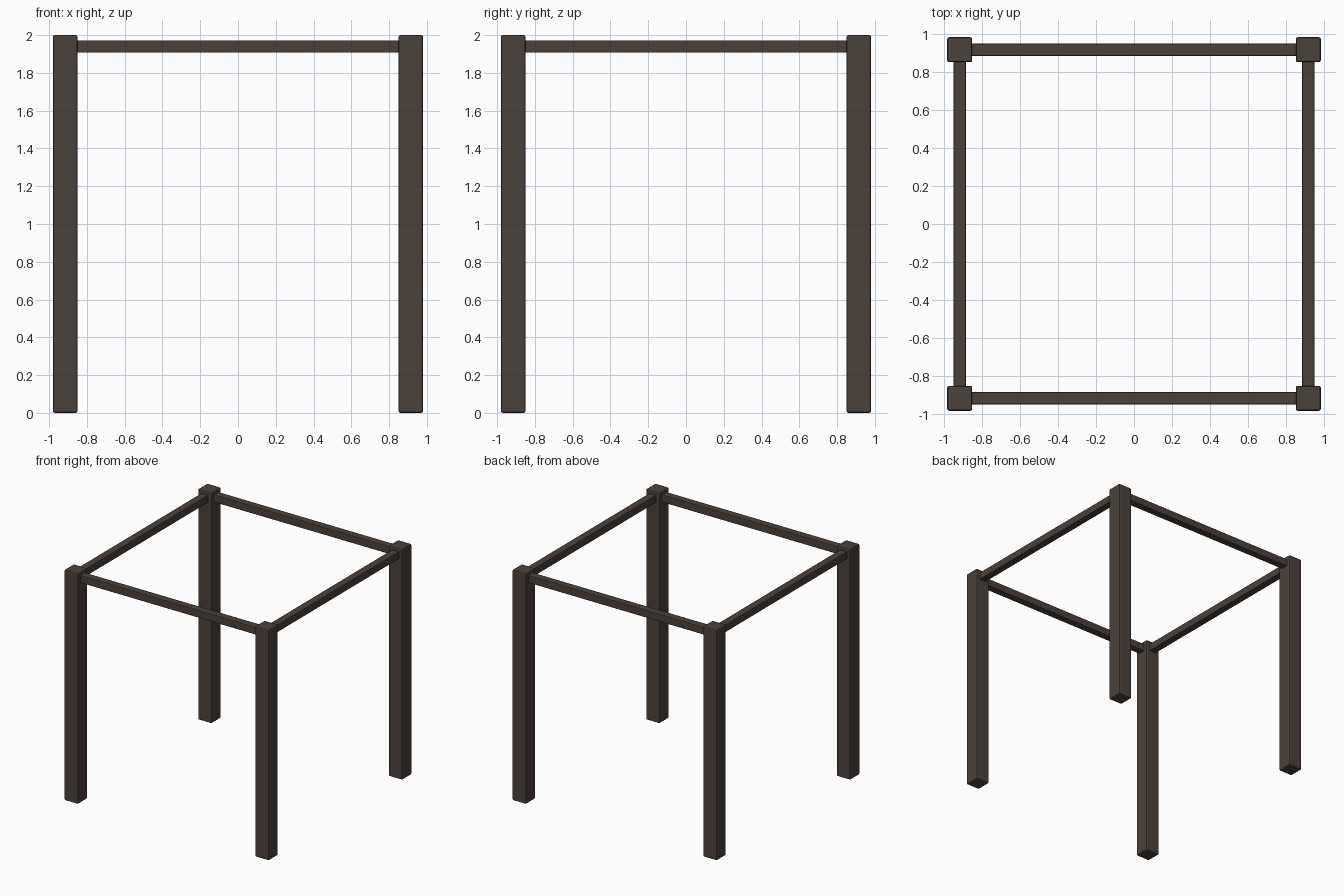
import bpy

if "Cube" in bpy.data.objects:
    bpy.data.objects.remove(bpy.data.objects["Cube"])

wood = bpy.data.materials.new("dark brown wood")
wood.diffuse_color = (0.07, 0.053, 0.043, 1)
wood.use_nodes = True
wood.node_tree.nodes["Principled BSDF"].inputs["Base Color"].default_value = wood.diffuse_color

OFF = 0.915      # post centre distance from the axes
POST = 0.131     # post thickness
RAIL = 0.065     # rail thickness
RAIL_Z = 1.94


def beam(name, loc, size, bevel):
    """Box with small chamfered edges."""
    bpy.ops.mesh.primitive_cube_add(size=1, location=loc)
    ob = bpy.context.object
    ob.name = name
    ob.scale = size
    bpy.ops.object.transform_apply(location=False, rotation=False, scale=True)
    mod = ob.modifiers.new("chamfer", "BEVEL")
    mod.width = bevel
    mod.segments = 2
    ob.data.materials.append(wood)
    return ob


# Four corner posts
for sx, xn in ((-1, "left"), (1, "right")):
    for sy, yn in ((-1, "front"), (1, "back")):
        beam(f"{yn}_{xn}_post", (sx * OFF, sy * OFF, 1), (POST, POST, 2), 0.01)

# Top rails, ending just inside the posts
length = 2 * OFF - POST + 0.02
for s, yn, xn in ((-1, "front", "left"), (1, "back", "right")):
    beam(f"{yn}_rail", (0, s * OFF, RAIL_Z), (length, RAIL, RAIL), 0.005)
    beam(f"{xn}_rail", (s * OFF, 0, RAIL_Z), (RAIL, length, RAIL), 0.005)
